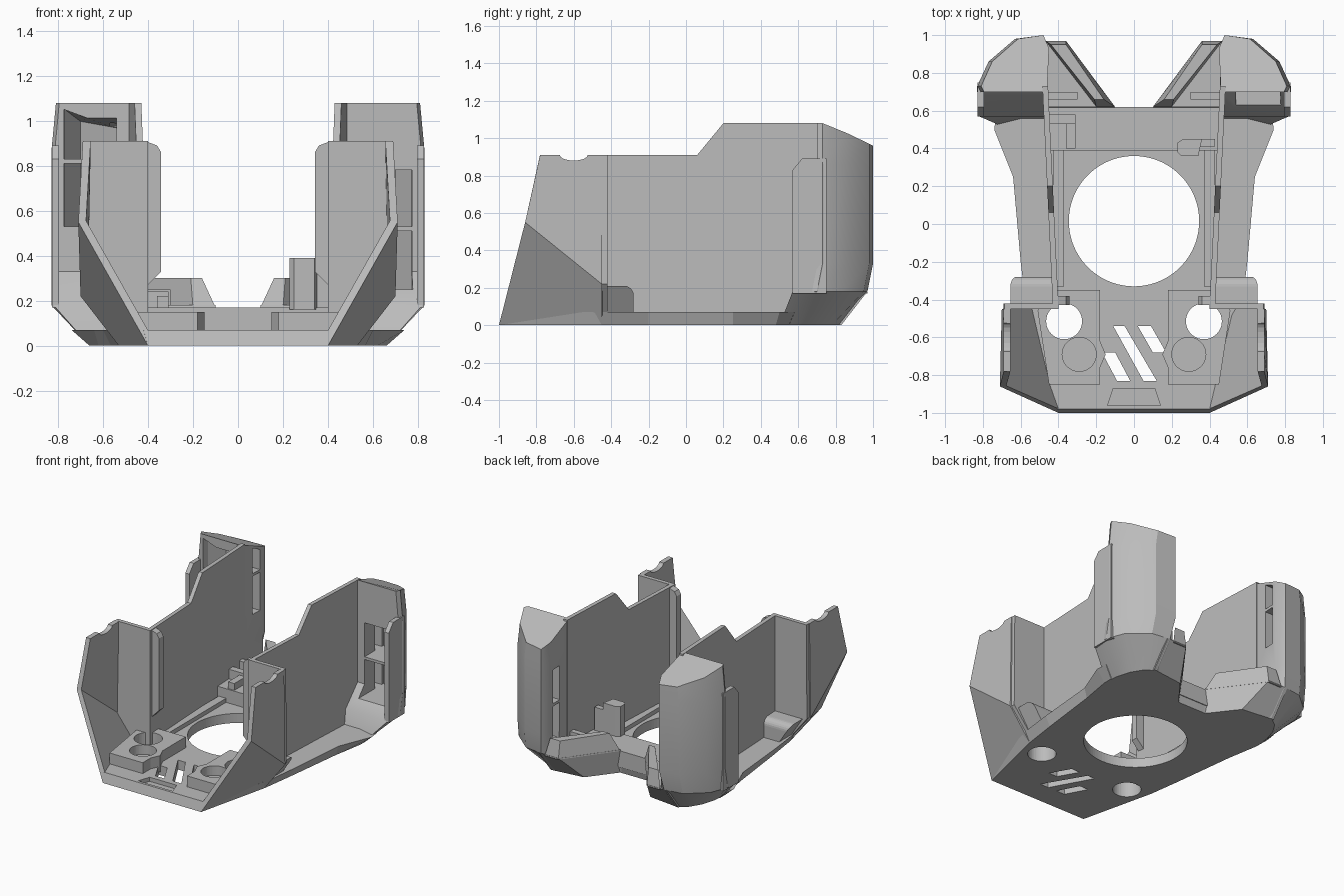
import bpy, bmesh, math

cube = bpy.data.objects.get("Cube")
if cube:
    bpy.data.objects.remove(cube, do_unlink=True)

grey = bpy.data.materials.new("plain_grey")
grey.use_nodes = True
grey.diffuse_color = (0.5, 0.5, 0.5, 1)
grey.node_tree.nodes["Principled BSDF"].inputs["Base Color"].default_value = (0.5, 0.5, 0.5, 1)
SIDES = (("left", 1), ("right", -1))


def loft(name, rings, s=1):
    """Skin equal-length rings of 3D points and cap both ends; s mirrors x."""
    bm = bmesh.new()
    loops = [[bm.verts.new((x * s, y, z)) for x, y, z in ring] for ring in rings]
    n = len(loops[0])
    for a, b in zip(loops, loops[1:]):
        for i in range(n):
            j = (i + 1) % n
            bm.faces.new((a[i], a[j], b[j], b[i]))
    bm.faces.new(loops[0])
    bm.faces.new(loops[-1])
    bmesh.ops.recalc_face_normals(bm, faces=bm.faces)
    mesh = bpy.data.meshes.new(name)
    bm.to_mesh(mesh)
    bm.free()
    mesh.materials.append(grey)
    ob = bpy.data.objects.new(name, mesh)
    bpy.context.collection.objects.link(ob)
    return ob


def at(plan, z):
    return [(x, y, z) for x, y in plan]


def prism(name, plan, z0, z1, s=1):
    return loft(name, [at(plan, z0), at(plan, z1)], s)


def box(name, x0, x1, y0, y1, z0, z1, s=1):
    return prism(name, [(x0, y0), (x1, y0), (x1, y1), (x0, y1)], z0, z1, s)


def disc(x, y, r, n=48):
    return [(x + r * math.cos(2 * math.pi * i / n), y + r * math.sin(2 * math.pi * i / n)) for i in range(n)]


def both(half):
    return half + [(-x, y) for x, y in reversed(half)]


def cut(ob, cutters):
    """Subtract each cutter, then discard it."""
    for c in cutters:
        c.hide_render = True
        mod = ob.modifiers.new("cut", "BOOLEAN")
        mod.object, mod.operation, mod.solver = c, "DIFFERENCE", "EXACT"
        dg = bpy.context.evaluated_depsgraph_get()
        mesh = bpy.data.meshes.new_from_object(ob.evaluated_get(dg))
        ob.modifiers.clear()
        ob.data = mesh
        bpy.data.objects.remove(c, do_unlink=True)


def smooth(ob, angle):
    bpy.ops.object.select_all(action="DESELECT")
    ob.select_set(True)
    bpy.context.view_layer.objects.active = ob
    bpy.ops.object.shade_smooth_by_angle(angle=math.radians(angle))


# Floor plate with flared edge, central opening, vents and round holes
low = [(.4, -1), (.53, -.45), (.565, -.2), (.62, .25), (.66, .48), (.66, .55), (.46, .62), (.1, .6)]
high = [(.42, -.98), (.57, -.45), (.6, -.2), (.64, .25), (.74, .5), (.73, .58), (.46, .62), (.1, .62)]
floor = loft("floor_plate", [at(both(low), 0), at(both(high), .07)])
vents = [[(-.17, -.68), (-.1, -.68), (-.02, -.83), (-.09, -.83)],
         [(-.11, -.54), (-.05, -.54), (.12, -.83), (.05, -.83)],
         [(.02, -.54), (.09, -.54), (.17, -.68), (.1, -.68)]]
cutters = [prism("vent_cutter", v, -.1, .3) for v in vents]
cutters.append(prism("opening_cutter", disc(0, .015, .345, 96), -.1, .3))
cutters.append(prism("recess_cutter", both([(.14, -.96), (.11, -.87)]), .04, .3))
cutters += [prism("hole_cutter", disc(s * .37, -.515, .095), -.1, .3) for _, s in SIDES]
cut(floor, cutters)

# Raised rear deck
prism("rear_deck", both([(.46, .39), (.46, .62), (.1, .62)]), .05, .17)

pod_windows = {1: ((.25, .51), (.53, .78)), -1: ((.53, .81), (.83, 1.06))}


def roof(y, top=1.08):
    return top - .48 * max(0, y - .75)


def capped(plan, z0, z1):
    return [at(plan, z0), [(x, y, min(z1, roof(y, 1.05))) for x, y in plan]]


def wall_ring(offset):
    profile = [(-.43, .03), (-.43, .91), (.06, .91), (.2, 1.08), (.73, 1.08), (.73, .03)]
    return [(.4 + .055 * (y + .43) / 1.16 + offset, y, z) for y, z in profile]


for side, s in SIDES:
    # Front mounting block with a through hole and a blind hole
    block = prism(side + "_front_block", [(.18, -.85), (.45, -.85), (.51, -.46), (.46, -.35), (.18, -.35),
                                          (.18, -.62), (.15, -.69), (.18, -.76)], .03, .15, s)
    cut(block, [prism("hole_cutter", disc(.37, -.515, .095), -.1, .3, s),
                prism("blind_cutter", disc(.29, -.69, .09), .08, .3, s)])

    # Side wall and inner floor rail
    loft(side + "_side_wall", [wall_ring(0), wall_ring(.03)], s)
    box(side + "_floor_rail", .37, .43, -.33, .39, .05, .1, s)

    # Front wing: chamfered lower face and notched upper face
    bm = bmesh.new()
    a, f = (.4, -1, 0), (.53, -.45, 0)
    b, e = (.71, -.86, .55), (.70, -.45, .22)
    notch = [(.69, -.6 - .075 * math.cos(t * math.pi / 8), .91 - .03 * math.sin(t * math.pi / 8)) for t in range(9)]
    va, vb, ve, vf = [bm.verts.new((x * s, y, z)) for x, y, z in (a, b, e, f)]
    top = [bm.verts.new((x * s, y, z)) for x, y, z in [(.69, -.78, .91)] + notch + [(.69, -.45, .91)]]
    quads = [[va, vb, ve, vf], [vb] + top + [ve]]
    for q in quads:
        bm.faces.new(q if s < 0 else q[::-1])
    bm.normal_update()
    mesh = bpy.data.meshes.new(side + "_front_wing")
    bm.to_mesh(mesh)
    out = sum(p.normal.x * s * p.area for p in mesh.polygons)
    bm.free()
    if out < 0:
        mesh.flip_normals()
    mesh.materials.append(grey)
    wing = bpy.data.objects.new(side + "_front_wing", mesh)
    bpy.context.collection.objects.link(wing)
    solid = wing.modifiers.new("thickness", "SOLIDIFY")
    solid.thickness, solid.offset = .035, -1

    # Cross panel behind the wing, its inner tab and the rounded foot behind it
    panel = [(.4, .02), (.53, .02), (.69, .22), (.685, .91), (.4, .91)]
    loft(side + "_cross_panel", [[(x, y, z) for x, z in panel] for y in (-.45, -.42)], s)
    tab = [(.42, .26), (.4, .27), (.342, .33), (.342, .86), (.36, .89), (.4, .905), (.42, .905)]
    loft(side + "_panel_tab", [[(x, y, z) for x, z in tab] for y in (-.43, -.38)], s)
    arc = [(-.33 + .05 * math.sin(t * math.pi / 12), .16 + .05 * math.cos(t * math.pi / 12)) for t in range(7)]
    foot = [(-.44, .05), (-.44, .21)] + arc + [(-.28, .05)]
    loft(side + "_rounded_foot", [[(.43, y, z) for y, z in foot],
                                  [(.55 + .65 * (z - .05), y, z) for y, z in foot]], s)

    # Rear pod: curved tower with a sloped roof, windows and inner slots
    base = [(.66, .5), (.65, .6), (.62, .7), (.57, .78), (.5, .83), (.46, .82), (.46, .55)]
    skirt = [(.82, .57), (.83, .7), (.78, .83), (.64, .95), (.5, .97), (.46, .95), (.46, .57)]
    body = [(.815, .7), (.83, .73), (.77, .86), (.63, .98), (.48, 1), (.45, .93), (.46, .7)]
    crown = [(x * .975 if x > .6 else x, y) for x, y in body]
    pod = loft(side + "_rear_pod", [at(base, 0), at(skirt, .18), at(body, .33), at(body, .86),
                                    [(x, y, roof(y)) for x, y in crown]], s)
    cutters = []
    for z0, z1 in pod_windows[s]:
        room = [(.54, .5), (.785, .5), (.77, .75), (.70, .86), (.54, .92)]
        cutters.append(loft("window_cutter", capped(room, z0, z1), s))
        slot = [(.4, .82), (.57, .82), (.57, .9), (.4, .9)]
        cutters.append(loft("slot_cutter", capped(slot, z0, z1), s))
    cut(pod, cutters)
    smooth(pod, 28)

    # Outer fin in front of the pod
    fin = [(.57, .17), (.57, .83), (.62, .89), (.75, .89), (.75, .17)]
    loft(side + "_pod_fin", [[(x, y, z) for y, z in fin] for x in (.795, .828)], s)

    # Inner rear lobe with raised sloping rim
    loft(side + "_rear_lobe", [at([(.1, .58), (.27, .8), (.52, .83), (.52, .58)], 0),
                               at([(.1, .62), (.36, .97), (.52, .97), (.52, .62)], .18)], s)
    loft(side + "_lobe_rim", [at([(.1, .62), (.36, .97), (.47, .97), (.2, .62)], .17),
                              at([(.16, .66), (.36, .95), (.44, .95), (.21, .66)], .3)], s)
    box(side + "_lobe_rib", .3, .46, .66, .7, .15, .25, s)

# Upright post on the left, low stepped bracket on the right
prism("left_post", [(.23, .38), (.25, .36), (.34, .36), (.36, .45), (.26, .45), (.23, .43)], .16, .39)
box("left_post_arm", .33, .43, .41, .45, .1, .34)
box("right_bracket_bar", -.45, -.31, .53, .58, .15, .24)
box("right_bracket_leg", -.36, -.31, .4, .56, .15, .22)
